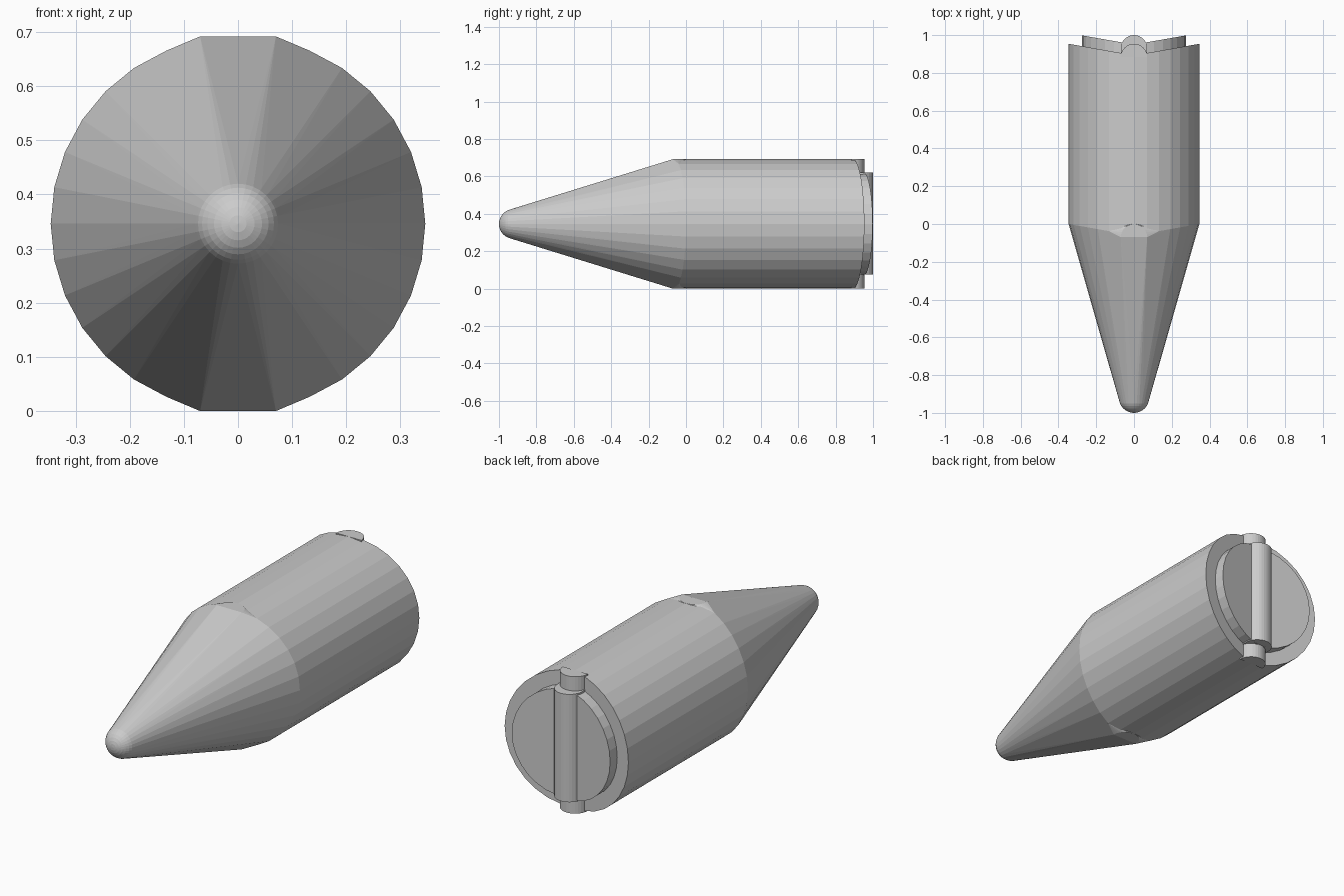
import bpy, bmesh
from math import sin, cos, pi, tan, radians

if "Cube" in bpy.data.objects:
    bpy.data.objects.remove(bpy.data.objects["Cube"])

R = 0.346            # body radius and axis height
SLOPE = tan(radians(10))
SIDES = 32


def finish(name, bm):
    bmesh.ops.recalc_face_normals(bm, faces=bm.faces[:])
    me = bpy.data.meshes.new(name)
    bm.to_mesh(me)
    bm.free()
    ob = bpy.data.objects.new(name, me)
    bpy.context.collection.objects.link(ob)
    return ob


def ring(r, y):
    """Circle around the y axis, bent into a V in top view."""
    pts = []
    for i in range(SIDES):
        a = pi / 2 + 2 * pi * i / SIDES
        x = r * cos(a)
        pts.append((x, y + SLOPE * abs(x), R + r * sin(a)))
    return pts


def arc(r, y, z):
    """Rear half circle around a vertical axis."""
    return [(r * cos(pi * i / 16), y + r * sin(pi * i / 16), z) for i in range(17)]


def chevron_cylinder(name, r, y0, y1):
    bm = bmesh.new()
    a = [bm.verts.new(p) for p in ring(r, y0)]
    b = [bm.verts.new(p) for p in ring(r, y1)]
    for i in range(SIDES):
        j = (i + 1) % SIDES
        bm.faces.new((a[i], a[j], b[j], b[i]))
    h = SIDES // 2
    for c in (a, b):                       # two flat half discs per end
        bm.faces.new(c[:h + 1])
        bm.faces.new(c[h:] + c[:1])
    return finish(name, bm)


def hull(name, pts):
    bm = bmesh.new()
    for p in pts:
        bm.verts.new(p)
    res = bmesh.ops.convex_hull(bm, input=bm.verts[:])
    junk = {v for v in res["geom_interior"] + res["geom_unused"]
            if isinstance(v, bmesh.types.BMVert)}
    bmesh.ops.delete(bm, geom=list(junk), context='VERTS')
    bmesh.ops.dissolve_limit(bm, angle_limit=radians(0.2),
                             verts=bm.verts[:], edges=bm.edges[:])
    return finish(name, bm)


# Main barrel with V-shaped ends
chevron_cylinder("barrel", R, -0.061, 0.893)

# Smaller plug on the rear face
chevron_cylinder("rear_plug", 0.275, 0.85, 0.95)

# Rounded hinge ridge down the plug, and the two outer hinge pins
hull("plug_ridge", arc(0.07, 0.93, 0.075) + arc(0.07, 0.93, 0.62)
     + [(x, 0.87, z) for x in (-0.07, 0.07) for z in (0.075, 0.62)])
for name, z0, z1 in (("lower_pin", 0.0, 0.075), ("upper_pin", 0.617, 2 * R)):
    hull(name, arc(0.07, 0.884, z0) + arc(0.07, 0.884, z1))

# Tapered nose: hull of the round tip, the barrel's front rim and hinge arcs
tip = [(0.08 * sin(pi * i / 16) * cos(2 * pi * j / SIDES),
        -0.92 - 0.08 * cos(pi * i / 16),
        R + 0.08 * sin(pi * i / 16) * sin(2 * pi * j / SIDES))
       for i in range(17) for j in range(SIDES)]
hull("tapered_nose", tip + ring(R, -0.061)
     + arc(0.07, -0.07, 0.0) + arc(0.07, -0.07, 2 * R))
